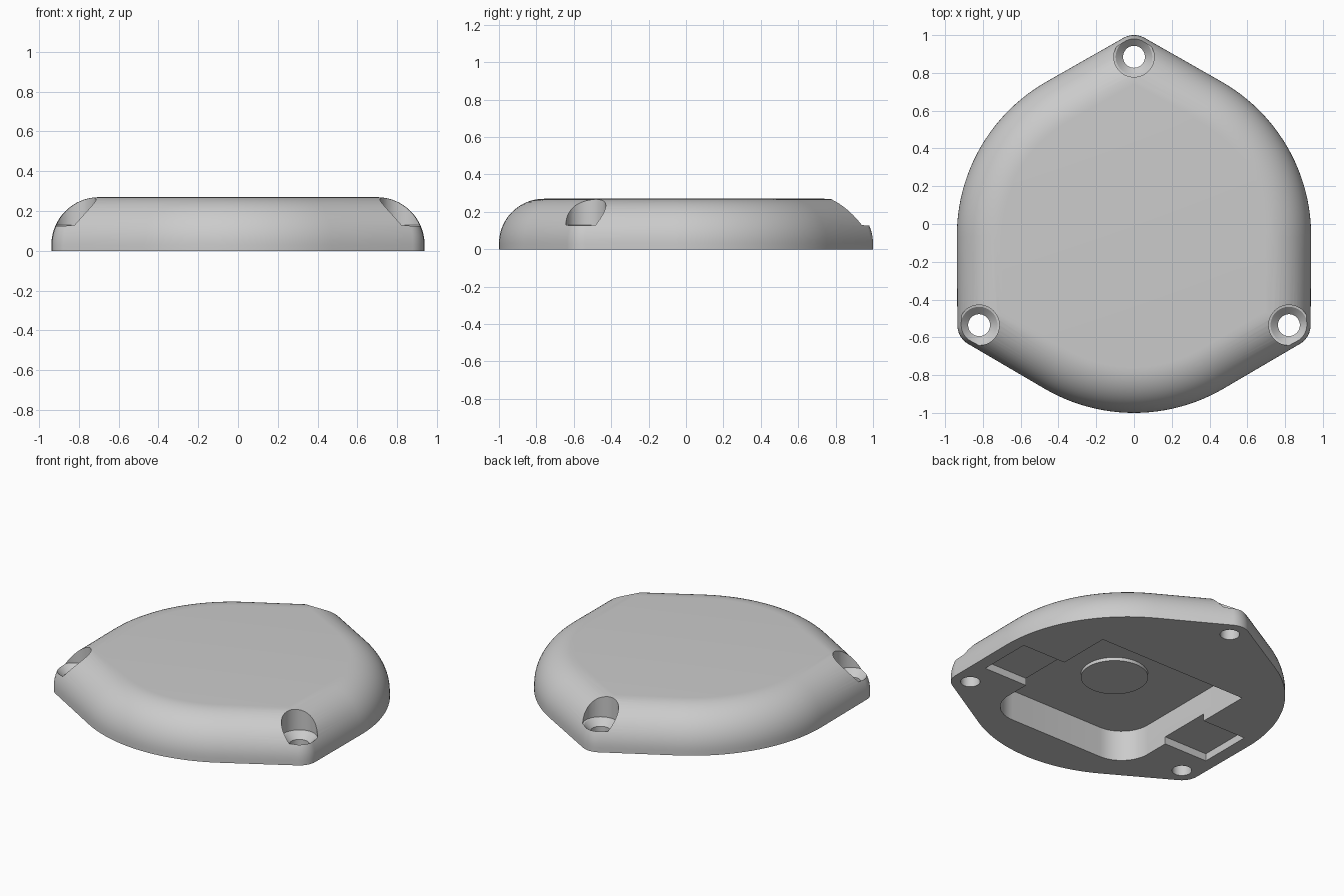
import bpy, bmesh, math
from math import sin, cos, radians, pi

if "Cube" in bpy.data.objects:
    bpy.data.objects.remove(bpy.data.objects["Cube"])

CY = -0.062             # centre of the round body in y
BODY_R, TIP_R = 0.938, 0.115
HOLE_DIST = 0.947       # screw holes from the body centre
HEIGHT, FILLET = 0.27, 0.24
BETA = math.acos((BODY_R - TIP_R) / HOLE_DIST)
TIPS = [radians(a) for a in (90, 210, 330)]

grey = bpy.data.materials.new("plain_grey")
grey.use_nodes = True
grey.diffuse_color = (0.6, 0.6, 0.6, 1)
grey.node_tree.nodes["Principled BSDF"].inputs["Base Color"].default_value = (0.6, 0.6, 0.6, 1)


def make_object(name, bm):
    bmesh.ops.remove_doubles(bm, verts=bm.verts, dist=1e-5)
    bmesh.ops.recalc_face_normals(bm, faces=bm.faces)
    mesh = bpy.data.meshes.new(name)
    bm.to_mesh(mesh)
    bm.free()
    mesh.materials.append(grey)
    obj = bpy.data.objects.new(name, mesh)
    bpy.context.collection.objects.link(obj)
    return obj


def stack(name, rings):
    """Solid skinned through closed rings of equal point count."""
    bm = bmesh.new()
    loops = [[bm.verts.new(p) for p in ring] for ring in rings]
    n = len(loops[0])
    for low, high in zip(loops, loops[1:]):
        for i in range(n):
            j = (i + 1) % n
            bm.faces.new((low[i], low[j], high[j], high[i]))
    bm.faces.new(loops[0][::-1])
    bm.faces.new(loops[-1])
    return make_object(name, bm)


def lathe(name, x, y, profile, n=48):
    return stack(name, [[(x + r * cos(2 * pi * i / n), y + r * sin(2 * pi * i / n), z)
                         for i in range(n)] for r, z in profile])


def outline(inset, z):
    """Round body with three tangent tips, offset inwards."""
    pts = []
    tip_r = max(TIP_R - inset, 0)
    tip_d = HOLE_DIST - max(inset - TIP_R, 0) / cos(BETA)
    for t in TIPS:
        for i in range(13):
            a = t - BETA + 2 * BETA * i / 12
            pts.append((tip_d * cos(t) + tip_r * cos(a),
                        CY + tip_d * sin(t) + tip_r * sin(a), z))
        span = radians(120) - 2 * BETA
        for i in range(25):
            a = t + BETA + span * i / 24
            pts.append(((BODY_R - inset) * cos(a), CY + (BODY_R - inset) * sin(a), z))
    return pts


def pocket_ring(z, w=0.54, back=0.355, front=-0.72, r=0.2):
    """Square-backed pocket with rounded front corners."""
    pts = [(w, back, z), (-w, back, z)]
    for side, start in ((-1, 180), (1, 270)):
        for i in range(13):
            a = radians(start + 90 * i / 12)
            pts.append((side * (w - r) + r * cos(a), front + r + r * sin(a), z))
    return pts


def cut(target, cutter):
    cutter.hide_render = True
    mod = target.modifiers.new("cut", 'BOOLEAN')
    mod.operation, mod.solver, mod.object = 'DIFFERENCE', 'EXACT', cutter
    bpy.context.view_layer.objects.active = target
    bpy.ops.object.modifier_apply(modifier=mod.name)
    bpy.data.objects.remove(cutter)


def smooth(obj):
    bpy.ops.object.select_all(action='DESELECT')
    obj.select_set(True)
    bpy.context.view_layer.objects.active = obj
    bpy.ops.object.shade_smooth_by_angle(angle=radians(30))


# Cover body with a rounded top edge
rings = [outline(0, 0)]
for k in range(17):
    a = pi / 2 * k / 16
    rings.append(outline(FILLET * (1 - cos(a)), HEIGHT - FILLET + FILLET * sin(a)))
cover = stack("cover", rings)

# Countersunk screw holes in the tips
for t in TIPS:
    cut(cover, lathe("screw_cutter", HOLE_DIST * cos(t), CY + HOLE_DIST * sin(t),
                     [(0.058, -0.1), (0.058, 0.09), (0.097, 0.128),
                      (0.107, 0.13), (0.107, 0.4)]))

# Deep pocket and shallow side notches underneath
cut(cover, stack("pocket_cutter", [pocket_ring(-0.1), pocket_ring(0.2)]))
corners = [(-0.855, -0.355), (0.855, -0.355), (0.855, 0), (-0.855, 0)]
cut(cover, stack("notch_cutter", [[(x, y, z) for x, y in corners] for z in (-0.1, 0.048)]))
smooth(cover)

# Round boss on the pocket ceiling
boss = lathe("pocket_boss", 0, -0.18, [(0.2, 0.178), (0.2, 0.21)])
smooth(boss)
